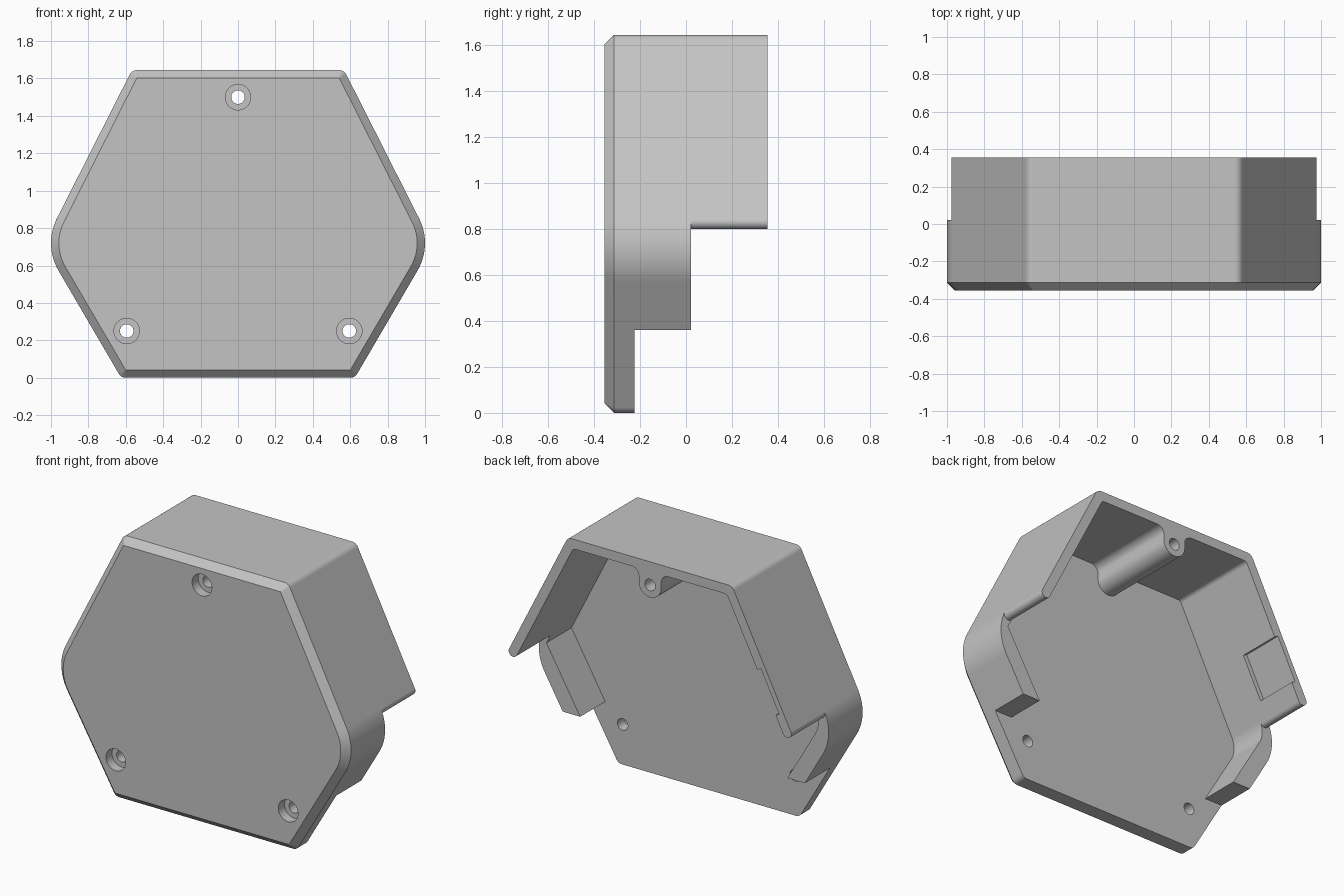
import bpy, bmesh, math
from mathutils import Vector

cube = bpy.data.objects.get("Cube")
if cube:
    bpy.data.objects.remove(cube, do_unlink=True)

mat = bpy.data.materials.new("plain grey")
mat.use_nodes = True
GREY = (0.55, 0.55, 0.55, 1)
mat.diffuse_color = GREY
mat.node_tree.nodes["Principled BSDF"].inputs["Base Color"].default_value = GREY

FRONT, FLOOR, STEP, BACK = -0.355, -0.225, 0.022, 0.355
CHAMFER, WALL, THICK = 0.042, 0.06, 0.104

# Sharp outline, counter-clockwise in (x, z), with a radius per corner
right = [(0.625, 0), (1.04, 0.71), (0.567, 1.645)]
HEX = [Vector(p) for p in right + [(-x, z) for x, z in reversed(right)]]
RADII = [0.045, 0.29, 0.045, 0.045, 0.29, 0.045]


def inward(i):
    d = (HEX[(i + 1) % 6] - HEX[i % 6]).normalized()
    return Vector((-d.y, d.x))


def inset(dists):
    """Move every side of the outline inward by its own distance."""
    result = []
    for i, p in enumerate(HEX):
        m, n = inward(i - 1), inward(i)
        c, d = dists[i - 1], dists[i]
        det = m.x * n.y - m.y * n.x
        result.append(p + Vector((c * n.y - d * m.y, m.x * d - n.x * c)) / det)
    return result


def rounded(corners, seg=12):
    """Turn (point, radius) corners into a point list with arcs."""
    pts = []
    for i, (p, r) in enumerate(corners):
        if r == 0:
            pts.append(p)
            continue
        u = (corners[i - 1][0] - p).normalized()
        v = (corners[(i + 1) % len(corners)][0] - p).normalized()
        half = u.angle(v) / 2
        mid = p + (u + v).normalized() * r / math.sin(half)
        a = p + u * r / math.tan(half) - mid
        b = p + v * r / math.tan(half) - mid
        sweep = a.angle(b)
        for k in range(seg + 1):
            t = k / seg
            pts.append(mid + (a * math.sin((1 - t) * sweep)
                              + b * math.sin(t * sweep)) / math.sin(sweep))
    return pts


def loft(name, sections):
    """Solid through (y, outline) sections."""
    bm = bmesh.new()
    rings = [[bm.verts.new((p.x, y, p.y)) for p in pts] for y, pts in sections]
    bm.faces.new(rings[0])
    bm.faces.new(rings[-1])
    for low, high in zip(rings, rings[1:]):
        for i in range(len(low)):
            bm.faces.new((low[i - 1], low[i], high[i], high[i - 1]))
    bmesh.ops.recalc_face_normals(bm, faces=bm.faces)
    mesh = bpy.data.meshes.new(name)
    bm.to_mesh(mesh)
    bm.free()
    mesh.materials.append(mat)
    obj = bpy.data.objects.new(name, mesh)
    bpy.context.collection.objects.link(obj)
    return obj


def combine(body, other, operation):
    bpy.context.view_layer.objects.active = body
    mod = body.modifiers.new("join", 'BOOLEAN')
    mod.operation, mod.solver, mod.object = operation, 'EXACT', other
    bpy.ops.object.modifier_apply(modifier=mod.name)
    bpy.data.objects.remove(other, do_unlink=True)


def at(a, b, z):
    return a.lerp(b, (z - a.y) / (b.y - a.y))


# Front plate with chamfered rim
outer = rounded(list(zip(HEX, RADII)))
small = rounded([(p, max(r - CHAMFER, 0.002))
                 for p, r in zip(inset([CHAMFER] * 6), RADII)])
body = loft("enclosure_cover",
            [(FRONT, small), (FRONT + CHAMFER, outer), (FLOOR, outer)])

# Inner wall line, with the screw boss hanging from the top wall
inner = inset([THICK, WALL, WALL, WALL, THICK, WALL])
top_z = inner[2].y
boss = [(Vector((-0.077, top_z)), 0.05), (Vector((-0.077, 1.423)), 0.0765),
        (Vector((0.077, 1.423)), 0.0765), (Vector((0.077, top_z)), 0.05)]
inner_top = [(inner[3], 0.03)] + boss + [(inner[2], 0.03)]

# Low wall, ending square above the open bottom
END = 0.36
low = [(at(HEX[0], HEX[1], END), 0)]
low += list(zip(HEX[1:5], RADII[1:5]))
low += [(at(HEX[5], HEX[4], END), 0), (at(inner[5], inner[4], END), 0),
        (inner[4], 0.15)]
low += inner_top + [(inner[1], 0), (at(inner[0], inner[1], END), 0)]
combine(body, loft("low_wall", [(FLOOR, rounded(low)), (STEP, rounded(low))]), 'UNION')

# High wall with round ends; its rear part has a shallow pocket on one side
end_r = at(HEX[2], HEX[1], 0.817)
end_l = at(HEX[3], HEX[4], 0.817)
tip = WALL / 2 - 0.0005
sink = inward(3) * -0.028
p_low, p_high = at(inner[3], inner[4], 0.92), at(inner[3], inner[4], 1.17)
pocket = [(p, 0) for p in (p_low, p_low + sink, p_high + sink, p_high)]


def high_wall(extra):
    return rounded([(end_r, tip), (HEX[2], RADII[2]), (HEX[3], RADII[3]),
                    (end_l, tip), (end_l + inward(3) * WALL, tip)] + extra
                   + inner_top + [(end_r + inward(1) * WALL, tip)])


POCKET_Y = 0.08
for name, y0, y1, extra in (("high_wall", STEP, POCKET_Y, []),
                            ("pocket_wall", POCKET_Y, BACK, pocket)):
    pts = high_wall(extra)
    combine(body, loft(name, [(y0, pts), (y1, pts)]), 'UNION')

# Screw holes with counterbores
for x, z in ((0, 1.5), (-0.595, 0.25), (0.595, 0.25)):
    for radius, y1 in ((0.036, BACK + 0.1), (0.068, FRONT + 0.06)):
        circle = [Vector((x + radius * math.cos(a * math.tau / 40),
                          z + radius * math.sin(a * math.tau / 40)))
                  for a in range(40)]
        combine(body, loft("hole_cutter", [(FRONT - 0.1, circle), (y1, circle)]),
                'DIFFERENCE')

# Clean flat seams and shade
bm = bmesh.new()
bm.from_mesh(body.data)
bmesh.ops.remove_doubles(bm, verts=bm.verts, dist=0.0001)
bmesh.ops.dissolve_limit(bm, angle_limit=math.radians(0.2),
                         verts=bm.verts, edges=bm.edges)
bm.to_mesh(body.data)
bm.free()
bpy.ops.object.select_all(action='DESELECT')
body.select_set(True)
bpy.context.view_layer.objects.active = body
bpy.ops.object.shade_smooth_by_angle(angle=math.radians(30))
weighted = body.modifiers.new("even_shading", 'WEIGHTED_NORMAL')
weighted.keep_sharp = True
